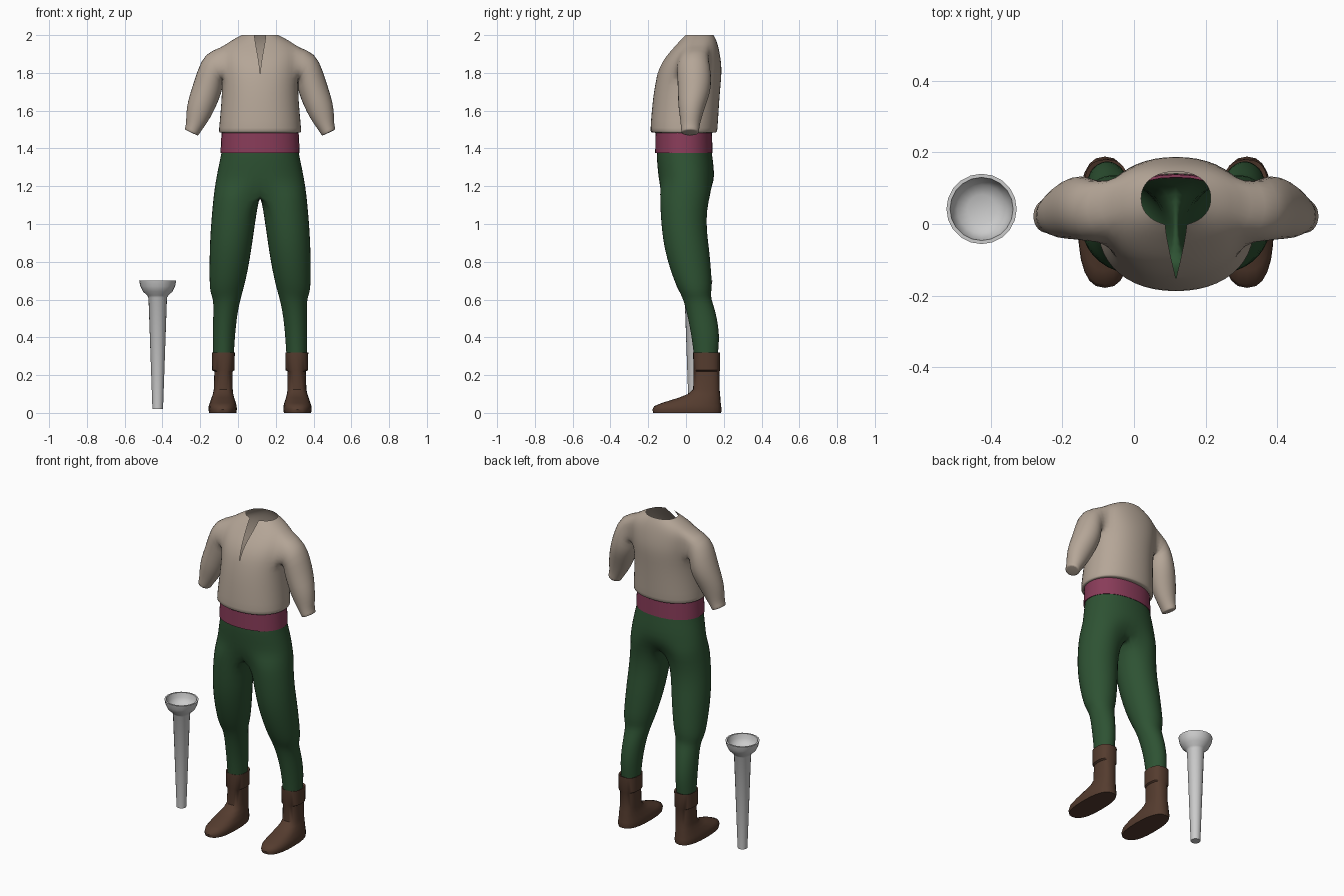
import bpy, bmesh
from math import sin, cos, radians, copysign

if "Cube" in bpy.data.objects:
    bpy.data.objects.remove(bpy.data.objects["Cube"])

MID = 0.117  # x of the clothed figure's centre line


def power(v, p):
    return copysign(abs(v) ** p, v)


def ring(bm, o, i, yf, yb, z, angles, p=1.0):
    """Rounded cross-section from x=i to x=o and y=yf to y=yb."""
    return [bm.verts.new(((o + i) / 2 + (o - i) / 2 * power(cos(radians(a)), p),
                          (yf + yb) / 2 - (yb - yf) / 2 * power(sin(radians(a)), p), z))
            for a in angles]


def bridge(bm, a, b, closed=True, skip=()):
    n = len(a)
    for k in range(n if closed else n - 1):
        if k not in skip:
            m = (k + 1) % n
            bm.faces.new((a[k], a[m], b[m], b[k]))


def loft(bm, rings, closed=True):
    for a, b in zip(rings, rings[1:]):
        bridge(bm, a, b, closed)


def full(n):
    return [90 - 360 * k / n for k in range(n)]


def finish(name, bm, colour=None, x=MID, mirror=False, subsurf=0, angle=40):
    bmesh.ops.delete(bm, geom=[v for v in bm.verts if not v.link_faces], context='VERTS')
    bmesh.ops.recalc_face_normals(bm, faces=bm.faces)
    me = bpy.data.meshes.new(name)
    bm.to_mesh(me)
    bm.free()
    ob = bpy.data.objects.new(name, me)
    bpy.context.collection.objects.link(ob)
    ob.location.x = x
    if colour:
        mat = bpy.data.materials.new(name + "_colour")
        mat.diffuse_color = (*colour, 1)
        mat.use_nodes = True
        mat.node_tree.nodes["Principled BSDF"].inputs["Base Color"].default_value = mat.diffuse_color
        me.materials.append(mat)
    bpy.ops.object.select_all(action='DESELECT')
    ob.select_set(True)
    bpy.context.view_layer.objects.active = ob
    bpy.ops.object.shade_smooth_by_angle(angle=radians(angle))
    if mirror:
        ob.modifiers.new("Mirror", 'MIRROR').merge_threshold = 0.0005
    if subsurf:
        s = ob.modifiers.new("Smooth", 'SUBSURF')
        s.levels = s.render_levels = subsurf
    return ob


HALF = [90 - 15 * k for k in range(13)]  # front centre, round the side, to back centre

# Shirt torso: half width, front y, back y, z, half gap of the neck slit
bm = bmesh.new()
torso = [(.206, -.165, .142, 1.483, 0), (.218, -.187, .165, 1.485, 0), (.221, -.191, .168, 1.492, 0),
         (.210, -.183, .174, 1.60, 0), (.203, -.172, .181, 1.70, 0), (.205, -.158, .188, 1.77, 0),
         (.210, -.142, .190, 1.825, .002), (.212, -.112, .184, 1.88, .010),
         (.206, -.066, .174, 1.932, .020), (.155, -.030, .162, 1.972, .027), (.098, -.004, .147, 2.0, .030)]
rows = []
for w, yf, yb, z, gap in torso:
    r = ring(bm, w, -w, yf, yb, z, HALF, .92)
    r[0].co.x = gap
    r[-1].co.x = 0
    rows.append(r)
LO, HI = 5, 8  # rows spanned by the armhole
for k in range(len(rows) - 1):
    bridge(bm, rows[k], rows[k + 1], False, range(4, 8) if LO <= k < HI else ())

# Sleeve grown from the armhole: x, z, y, tilt, radius across, radius in y
hole = ([rows[LO][c] for c in range(4, 8)] + [rows[r][8] for r in range(LO, HI)]
        + [rows[HI][c] for c in range(8, 4, -1)] + [rows[r][4] for r in range(HI, LO, -1)])
step = 360 / len(hole)
prev = hole
for cx, cz, cy, tilt, rn, ry in [(.247, 1.837, .040, 57, .086, .090), (.265, 1.765, .045, 32, .083, .093),
                                 (.287, 1.695, .043, 20, .080, .088), (.315, 1.620, .030, 20, .076, .073),
                                 (.337, 1.555, .025, 22, .061, .057), (.351, 1.513, .022, 25, .045, .050),
                                 (.363, 1.485, .022, 25, .041, .048), (.3635, 1.483, .022, 25, .039, .046)]:
    cur = []
    for k in range(len(hole)):
        a = radians(-90 + step * (k - 2))
        n = rn * sin(a)
        cur.append(bm.verts.new((cx + n * cos(radians(tilt)), cy + ry * cos(a),
                                 cz + n * sin(radians(tilt)))))
    bridge(bm, prev, cur)
    prev = cur
bm.faces.new(prev)
finish("shirt", bm, (.46, .38, .31), mirror=True, subsurf=1, angle=180)

# Sash: a band with slightly turned-in edges
bm = bmesh.new()
loft(bm, [ring(bm, w, -w, yf, yb, z, full(32), .92) for w, yf, yb, z in
          [(.198, -.150, .128, 1.377), (.210, -.163, .140, 1.375), (.204, -.162, .138, 1.485),
           (.196, -.152, .130, 1.485)]])
finish("sash", bm, (.25, .045, .10))

# Trousers: pelvis half rings, then closed leg rings below the crotch
bm = bmesh.new()
waist = [ring(bm, w, -w, yf, yb, z, HALF, .92) for w, yf, yb, z in
         [(.198, -.152, .130, 1.44), (.206, -.158, .138, 1.375), (.225, -.151, .150, 1.29),
          (.238, -.144, .151, 1.22)]]
for r in waist:
    r[0].co.x = r[-1].co.x = 0
loft(bm, waist, False)
LEG = [125 - 250 * k / 12 for k in range(13)] + [-125 - 22 * k for k in range(1, 5)]
legs = [ring(bm, *s, LEG) for s in
        [(.247, 0, -.141, .132, 1.16), (.255, .013, -.138, .113, 1.08), (.264, .029, -.131, .110, .97),
         (.269, .044, -.116, .126, .865), (.270, .062, -.086, .134, .76), (.269, .080, -.056, .140, .68),
         (.264, .093, -.033, .134, .635), (.250, .101, -.018, .134, .605), (.248, .116, 0, .156, .545),
         (.251, .127, .018, .173, .46), (.251, .133, .030, .178, .39), (.249, .138, .040, .170, .31)]]
for k in [0] + list(range(12, 17)):
    legs[0][k].co.x = 0
bridge(bm, waist[-1], legs[0][:13], False)
loft(bm, legs)
finish("trousers", bm, (.027, .085, .033), mirror=True, subsurf=1, angle=180)

# Boots: turned cuff, ankle, foot and sole
bm = bmesh.new()
boot = [ring(bm, *s, full(24), .8) for s in
        [(.245, .145, .050, .168, .315), (.255, .134, .038, .180, .320), (.254, .135, .039, .180, .226),
         (.242, .145, .040, .178, .220), (.245, .145, .038, .178, .125), (.250, .142, .010, .180, .100),
         (.257, .137, -.040, .182, .080), (.267, .128, -.130, .184, .052), (.272, .124, -.168, .186, .036),
         (.273, .123, -.178, .188, .018), (.270, .126, -.174, .186, 0)]]
loft(bm, boot)
bm.faces.new(boot[-1])
finish("boots", bm, (.09, .045, .028), mirror=True)

# Peg leg: tapered post with a hollow cup on top
bm = bmesh.new()
peg = [ring(bm, r, -r, -r, r, z, full(20)) for r, z in
       [(.028, .02), (.049, .610), (.056, .622), (.078, .642), (.092, .670), (.098, .70),
        (.088, .70), (.082, .672), (.068, .650), (.040, .636)]]
loft(bm, peg)
bm.faces.new(peg[0])
bm.faces.new(peg[-1])
ob = finish("peg_leg", bm, x=-.425)
ob.location.y = .042
